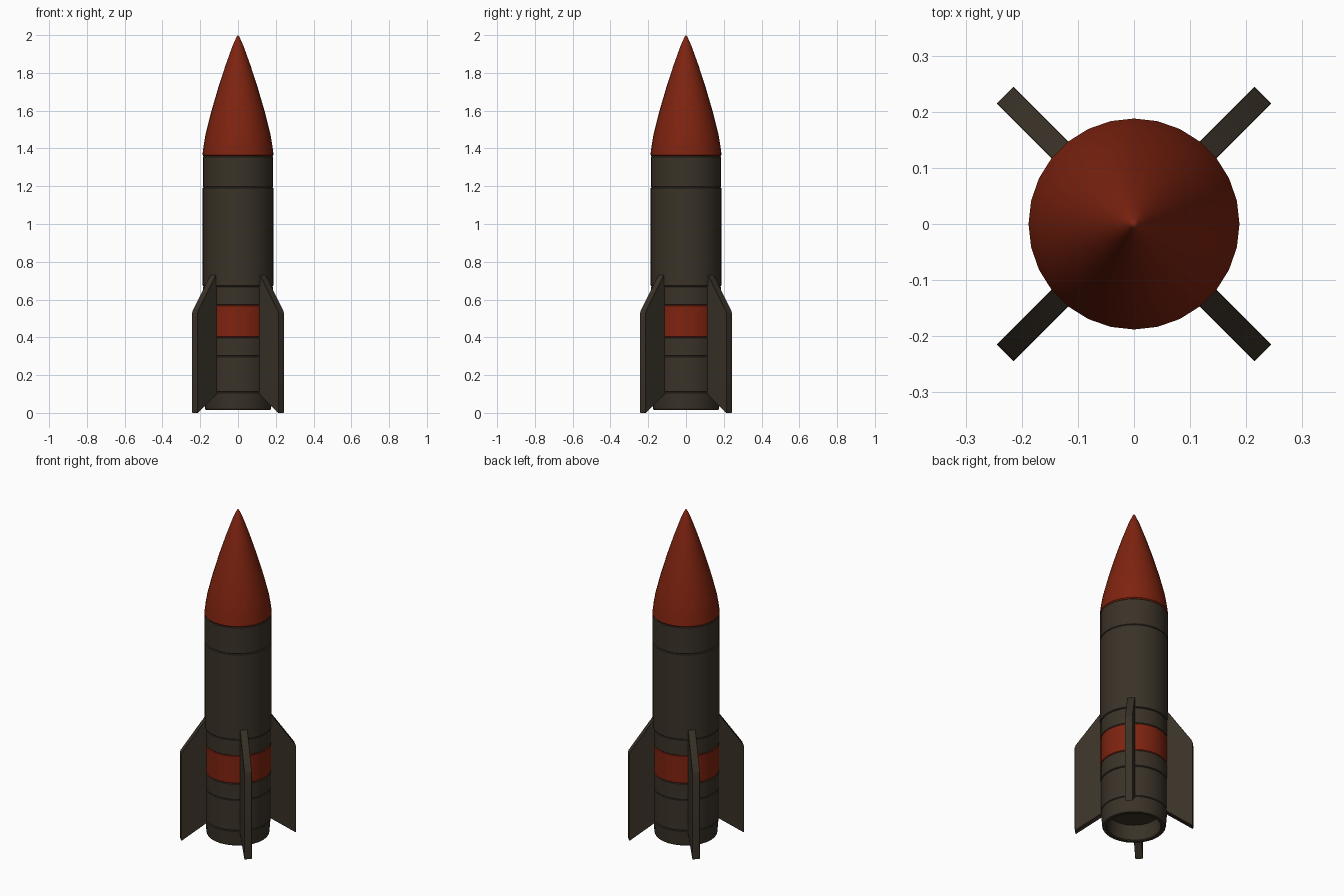
import bpy, bmesh, math
from mathutils import Matrix

if "Cube" in bpy.data.objects:
    bpy.data.objects.remove(bpy.data.objects["Cube"])


def material(name, rgb):
    m = bpy.data.materials.new(name)
    m.diffuse_color = (*rgb, 1)
    m.use_nodes = True
    m.node_tree.nodes["Principled BSDF"].inputs["Base Color"].default_value = m.diffuse_color
    return m


OLIVE = material("dark olive brown", (0.042, 0.032, 0.021))
RED = material("rust red", (0.21, 0.017, 0.005))


def finish(name, bm, mat, angle):
    bmesh.ops.recalc_face_normals(bm, faces=bm.faces)
    mesh = bpy.data.meshes.new(name)
    bm.to_mesh(mesh)
    bm.free()
    mesh.materials.append(mat)
    ob = bpy.data.objects.new(name, mesh)
    bpy.context.collection.objects.link(ob)
    bpy.ops.object.select_all(action='DESELECT')
    bpy.context.view_layer.objects.active = ob
    ob.select_set(True)
    bpy.ops.object.shade_smooth_by_angle(angle=math.radians(angle))
    return ob


def lathe(name, profile, mat, sides=28):
    """Spin (radius, z) points around the z axis."""
    bm = bmesh.new()
    verts = [bm.verts.new((r, 0, z)) for r, z in profile]
    edges = [bm.edges.new(p) for p in zip(verts, verts[1:])]
    bmesh.ops.spin(bm, geom=verts + edges, cent=(0, 0, 0), axis=(0, 0, 1),
                   angle=2 * math.pi, steps=sides, use_duplicate=False)
    bmesh.ops.remove_doubles(bm, verts=bm.verts, dist=0.0002)
    return finish(name, bm, mat, 30)


def section(name, z0, z1, r, mat):
    """Capped hull section with small bevels that leave a seam at each end."""
    b = 0.004
    lathe(name, [(0, z0), (r - b, z0), (r, z0 + b), (r, z1 - b), (r - b, z1), (0, z1)], mat)


# Nose cone
lathe("nose_cone", [(0, 1.36), (0.183, 1.36), (0.188, 1.366), (0.182, 1.415), (0.172, 1.475),
                    (0.143, 1.59), (0.105, 1.72), (0.066, 1.84), (0.03, 1.94),
                    (0.008, 1.99), (0, 2.0)], RED)

# Hull sections
section("upper_collar", 1.195, 1.36, 0.186, OLIVE)
section("main_hull", 0.67, 1.195, 0.187, OLIVE)
section("upper_ring", 0.57, 0.67, 0.184, OLIVE)
section("red_band", 0.40, 0.57, 0.184, RED)
section("lower_ring", 0.30, 0.40, 0.184, OLIVE)
section("engine_hull", 0.11, 0.30, 0.182, OLIVE)

# Hollow exhaust ring
lathe("exhaust_nozzle", [(0, 0.16), (0.14, 0.16), (0.148, 0.02), (0.152, 0.015), (0.17, 0.015),
                         (0.175, 0.022), (0.182, 0.106), (0.178, 0.11), (0.15, 0.11)], OLIVE)

# Four diagonal fins
OUTLINE = [(0.15, 0.125), (0.17, 0.11), (0.322, 0.005), (0.325, 0.01), (0.325, 0.53),
           (0.32, 0.545), (0.186, 0.735), (0.15, 0.735)]
for i in range(4):
    bm = bmesh.new()
    face = bm.faces.new([bm.verts.new((r, -0.021, z)) for r, z in OUTLINE])
    ext = bmesh.ops.extrude_face_region(bm, geom=[face])
    moved = [g for g in ext["geom"] if isinstance(g, bmesh.types.BMVert)]
    bmesh.ops.translate(bm, verts=moved, vec=(0, 0.042, 0))
    bmesh.ops.translate(bm, verts=bm.verts, vec=(0, 0, -0.005))
    # Chamfer the outer rim
    rim = [e for e in bm.edges if abs(e.verts[0].co.y - e.verts[1].co.y) < 0.001
           and max(v.co.x for v in e.verts) > 0.18]
    bmesh.ops.bevel(bm, geom=rim, offset=0.008, segments=1, affect='EDGES', clamp_overlap=True)
    bmesh.ops.rotate(bm, verts=bm.verts, cent=(0, 0, 0),
                     matrix=Matrix.Rotation(math.radians(45 + 90 * i), 3, 'Z'))
    finish(f"fin_{i + 1}", bm, OLIVE, 25)
